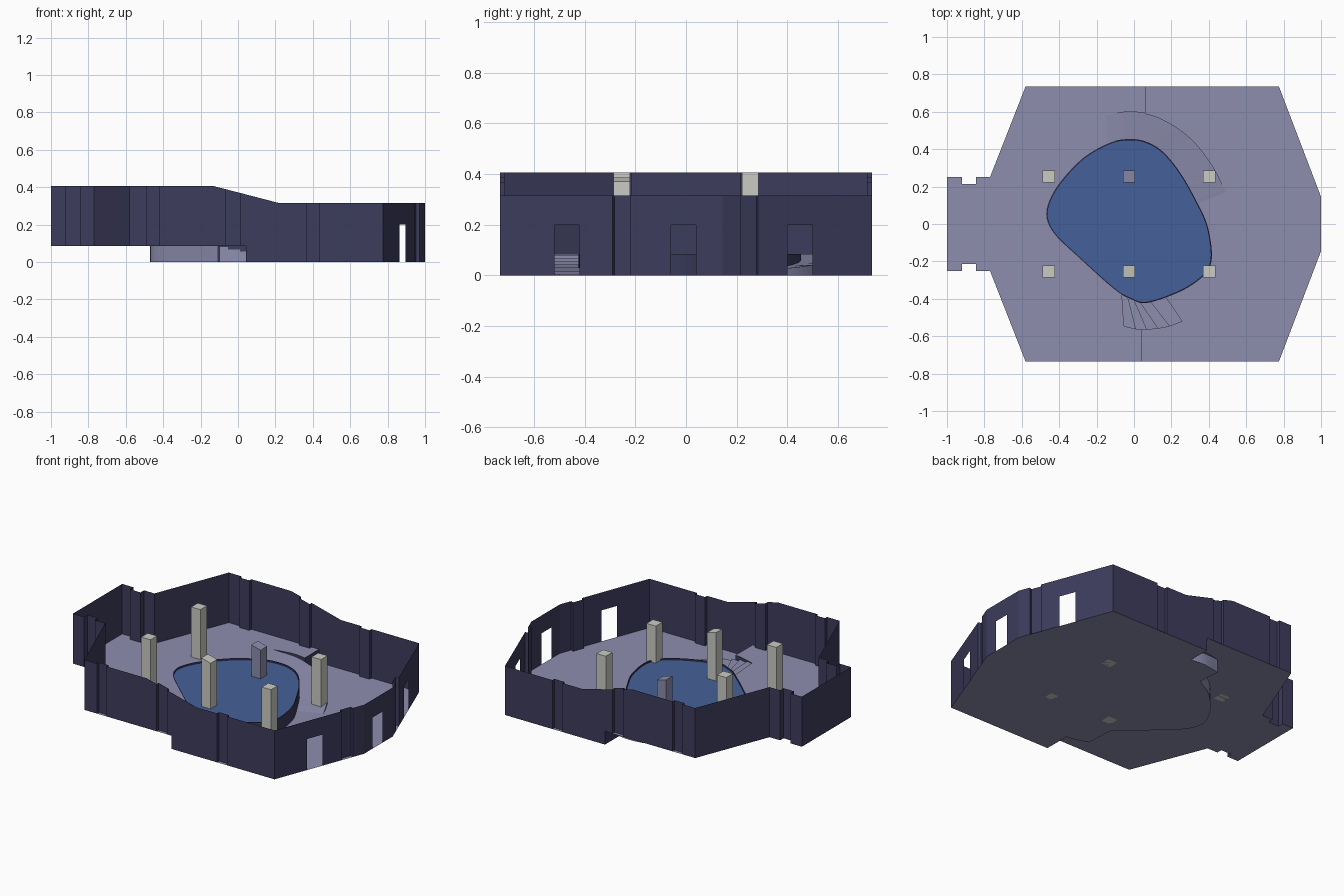
import bpy
from mathutils import Vector

if "Cube" in bpy.data.objects:
    bpy.data.objects.remove(bpy.data.objects["Cube"])

H = 0.085          # upper floor level
K = 7              # samples per curve segment
STEP_F, STEP_B = 0.042, 0.062   # x where the floor drops, front / back


def mat(name, c):
    m = bpy.data.materials.new(name)
    m.diffuse_color = (*c, 1)
    m.use_nodes = True
    m.node_tree.nodes["Principled BSDF"].inputs["Base Color"].default_value = m.diffuse_color
    return m


FLOOR = mat("floor_lilac", (0.27, 0.27, 0.43))
WALL = mat("wall_navy", (0.047, 0.045, 0.11))
WATER = mat("water_blue", (0.06, 0.12, 0.32))
STONE = mat("pillar_stone", (0.60, 0.60, 0.56))


def build(name, polys, material):
    """Object from a list of 3D polygons; shared corners are merged."""
    index, verts, faces = {}, [], []
    for poly in polys:
        face = []
        for p in poly:
            key = tuple(round(c, 5) for c in p)
            if key not in index:
                index[key] = len(verts)
                verts.append(key)
            if index[key] not in face:
                face.append(index[key])
        if len(face) > 2:
            faces.append(face)
    me = bpy.data.meshes.new(name)
    me.from_pydata(verts, [], faces)
    me.materials.append(material)
    me.validate()
    ob = bpy.data.objects.new(name, me)
    bpy.context.collection.objects.link(ob)
    return ob


def curve(pts, closed=False):
    """Catmull-Rom curve through 2D points."""
    n, out = len(pts), []
    get = (lambda i: Vector(pts[i % n])) if closed else (lambda i: Vector(pts[max(0, min(n - 1, i))]))
    for i in range(n if closed else n - 1):
        a, b, c, d = (get(i + j) for j in (-1, 0, 1, 2))
        for s in range(K):
            t = s / K
            out.append(0.5 * (2 * b + (c - a) * t + (2 * a - 5 * b + 4 * c - d) * t * t
                              + (3 * b - a - 3 * c + d) * t ** 3))
    if not closed:
        out.append(Vector(pts[-1]))
    return out


def at(p, z):
    return (p[0], p[1], z)


def strip(path, lo, hi):
    """Vertical sheet along a path; lo and hi are heights or lists of heights."""
    f = lambda h, i: h[i] if isinstance(h, list) else h
    return [[at(a, f(lo, i)), at(b, f(lo, i + 1)), at(b, f(hi, i + 1)), at(a, f(hi, i))]
            for i, (a, b) in enumerate(zip(path, path[1:]))]


def top(x):
    """Wall and pillar tops slope down in the middle."""
    t = min(1, max(0, (x + 0.135) / 0.355))
    return 0.407 - 0.092 * t


# Pool outline, ramp edge and stair edge
pool = curve([(.34, .11), (.25, .27), (.15, .39), (.05, .445), (-.05, .453), (-.14, .43),
              (-.27, .355), (-.39, .23), (-.455, .12), (-.467, .03), (-.42, -.06), (-.3, -.175),
              (-.11, -.345), (-.02, -.4), (.07, -.422), (.25, -.36), (.37, -.28), (.41, -.215),
              (.415, -.13), (.39, 0)], True)
ramp_in, pool_left, stair_in = pool[:5 * K + 1], pool[5 * K:12 * K + 1], pool[12 * K:15 * K + 1]
ramp_out = curve([(.49, .17), (.42, .31), (.3, .46), (.14, .565), (-.01, .6), (-.15, .58)])
stair_out = curve([(-.1, -.53), (.03, -.563), (.17, -.552), (.31, -.5)])


def split(path, x):
    """Part of a path left of x, ended exactly on x; path starts on the left."""
    out = []
    for a, b in zip(path, path[1:]):
        out.append(a)
        if b[0] > x:
            out.append(a.lerp(b, (x - a[0]) / (b[0] - a[0])))
            break
    return out


ramp_cut = split(ramp_out[::-1], STEP_B)
stair_cut = split(stair_out, STEP_F)

# Floors: upper level and lower level share one curved border
border = ([Vector((STEP_B, .735))] + ramp_cut[::-1] + pool_left + stair_cut + [Vector((STEP_F, -.735))])
half = [(-.58, .735), (-.77, .25), (-.845, .25), (-.845, .215), (-.92, .215), (-.92, .25), (-1, .25)]
left = half + [(x, -y) for x, y in half[::-1]]
build("upper_floor", [[at(p, H) for p in border[::-1] + [Vector(p) for p in left]]], FLOOR)
right = [(.775, -.735), (1, -.145), (1, .145), (.775, .735)]
build("lower_floor", [[at(p, 0) for p in border + [Vector(p) for p in right]]], FLOOR)

# Ramp: sloping surface with its outer side
n = len(ramp_in) - 1
rz = [0.002 + (H - 0.002) * i / n for i in range(n + 1)]
faces = [[at(ramp_out[i], rz[i]), at(ramp_out[i + 1], rz[i + 1]),
          at(ramp_in[i + 1], rz[i + 1]), at(ramp_in[i], rz[i])] for i in range(n)]
build("ramp", faces + strip(ramp_out, 0, rz), FLOOR)

# Stairs: seven treads, each with riser and outer side
faces = []
STEPS = 7
for s in range(STEPS):
    i, j = 3 * s, 3 * s + 3
    z, zn = H * (1 - (s + .5) / STEPS), H * (1 - (s + 1.5) / STEPS)
    o, c = stair_out[i:j + 1], stair_in[i:j + 1]
    faces.append([at(p, z) for p in o + c[::-1]])
    faces += strip(o, 0, z)
    faces.append([at(o[-1], max(0, zn)), at(c[-1], max(0, zn)), at(c[-1], z), at(o[-1], z)])
    if s == 0:
        faces.append([at(o[0], z), at(c[0], z), at(c[0], H), at(o[0], H)])
build("stairs", faces, FLOOR)

# Retaining walls where the upper floor ends
cut_z = [H - (H - .002) * min(1, i / n) for i in range(len(ramp_cut))]
faces = strip(ramp_cut, cut_z, H)
for i, (a, b) in enumerate(zip(stair_cut, stair_cut[1:])):
    z = H * (1 - (i // 3 + .5) / STEPS)
    faces.append([at(a, z), at(b, z), at(b, H), at(a, H)])
faces += strip([ramp_cut[-1], (STEP_B, .735)], 0, H)
faces += strip([(STEP_F, -.735), stair_cut[-1]], 0, H)
build("retaining_walls", faces, WALL)

# Pool: buried side pale, exposed side and rim dark, water just below the rim
build("pool_buried_side", strip(pool_left, 0, H), FLOOR)
build("pool_outer_side", strip(pool[12 * K:] + pool[:5 * K + 1], 0, H), WALL)
ring = pool + pool[:1]
inner = [p * 0.985 for p in ring]
faces = [[at(ring[i], H), at(ring[i + 1], H), at(inner[i + 1], H), at(inner[i], H)]
         for i in range(len(pool))]
build("pool_rim", faces + strip(inner, .074, H), WALL)
build("water", [[at(p, .076) for p in inner[:-1]]], WATER)

# Outer walls: thin sheets with shallow niches, door openings and a stepped base
wall_faces = []


def panel(a, b, door=False):
    cuts = [STEP_F if a.y < 0 else STEP_B, -.135, .22]
    ts = {0.0, 1.0}
    for c in cuts:
        if abs(b.x - a.x) > 1e-4 and 0 < (c - a.x) / (b.x - a.x) < 1:
            ts.add((c - a.x) / (b.x - a.x))
    ts = sorted(ts)
    for t0, t1 in zip(ts, ts[1:]):
        p, q = a.lerp(b, t0), a.lerp(b, t1)
        base = 0.2 if door else (H if (p.x + q.x) / 2 < cuts[0] else 0)
        wall_faces.append([at(p, base), at(q, base), at(q, top(q.x)), at(p, top(p.x))])


def wall(a, b, axis=0, niches=(), doors=(), depth=.02):
    """Straight wall; niches and doors are ranges along the given axis."""
    a, b = Vector(a), Vector(b)
    d = (b - a).normalized()
    inward = Vector((-d.y, d.x)) * depth
    par = lambda v: (v - a[axis]) / (b[axis] - a[axis])
    spans = sorted([(*sorted(map(par, r)), 'n') for r in niches] +
                   [(*sorted(map(par, r)), 'd') for r in doors])
    t = 0
    for t0, t1, kind in spans:
        p, q = a.lerp(b, t0), a.lerp(b, t1)
        panel(a.lerp(b, t), p)
        if kind == 'd':
            panel(p, q, True)
        else:
            panel(p, p + inward)
            panel(p + inward, q + inward)
            panel(q + inward, q)
        t = t1
    panel(a.lerp(b, t), b)


long_niches = [(-.49, -.42), (-.065, .01), (.365, .437)]
wall((-1, -.25), (-.77, -.25), niches=[(-.92, -.845)], depth=.035)
wall((-.77, -.25), (-.58, -.735))
wall((-.58, -.735), (.775, -.735), niches=long_niches)
wall((.775, -.735), (1, -.145), 1, [(-.29, -.22)], [(-.52, -.42)])
wall((1, -.145), (1, .145), 1, [], [(-.06, .04)])
wall((1, .145), (.775, .735), 1, [(.215, .285)], [(.4, .5)])
wall((.775, .735), (-.58, .735), niches=long_niches)
wall((-.58, .735), (-.77, .25))
wall((-.77, .25), (-1, .25), niches=[(-.92, -.845)], depth=.035)
wall((-1, .25), (-1, -.25))
build("outer_walls", wall_faces, WALL)

# Pillars: six square shafts, the back middle one shorter
for x in (-.455, -.027, .403):
    for y in (-.254, .254):
        short = x == -.027 and y > 0
        base = H if x < -.2 else 0
        r = .033
        sq = [Vector((x - r, y - r)), Vector((x + r, y - r)), Vector((x + r, y + r)), Vector((x - r, y + r))]
        tops = [top(p.x) - (.11 if short else 0) for p in sq]
        faces = strip(sq + sq[:1], base, tops + tops[:1])
        faces.append([at(p, z) for p, z in zip(sq, tops)])
        faces.append([at(p, base) for p in sq[::-1]])
        build("short_pillar" if short else "pillar", faces, FLOOR if short else STONE)
